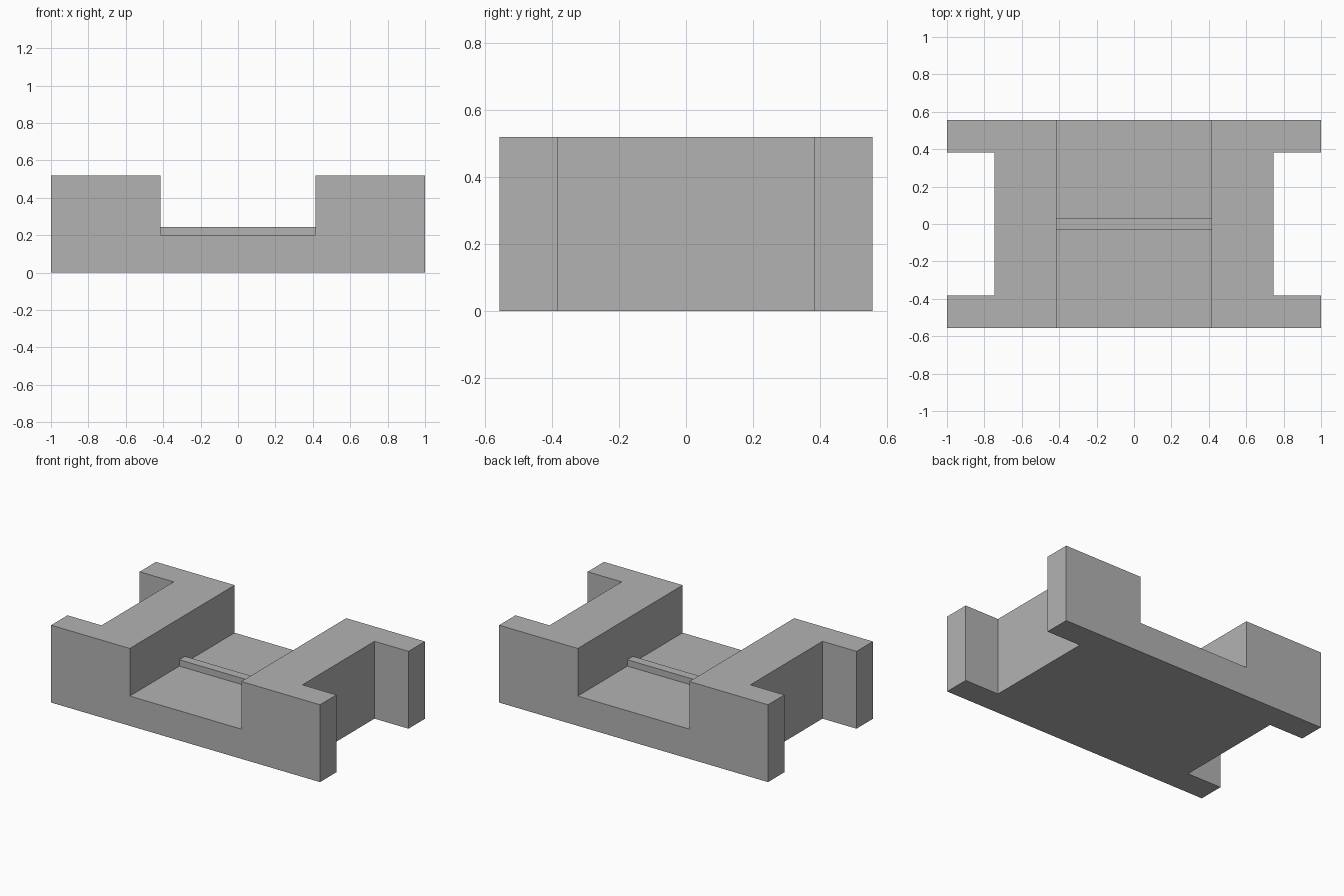
import bpy
import bmesh
from mathutils import Vector

# Remove the default object
if "Cube" in bpy.data.objects:
    bpy.data.objects.remove(bpy.data.objects["Cube"], do_unlink=True)

# Overall sizes
HALF_L, HALF_W, HEIGHT = 1.0, 0.557, 0.52
WAIST_X, FLANGE_Y = 0.747, 0.383
CHANNEL_X, FLOOR_Z = 0.415, 0.2
RIDGE_Y, RIDGE_Z = 0.03, 0.243

# Single flat colour
grey = bpy.data.materials.new("plain_grey")
grey.use_nodes = True
colour = (0.45, 0.45, 0.45, 1.0)
grey.diffuse_color = colour
grey.node_tree.nodes["Principled BSDF"].inputs["Base Color"].default_value = colour


def prism(name, outline, direction):
    """Extrude a closed outline of 3D points along a direction."""
    bm = bmesh.new()
    face = bm.faces.new([bm.verts.new(p) for p in outline])
    result = bmesh.ops.extrude_face_region(bm, geom=[face])
    moved = [v for v in result["geom"] if isinstance(v, bmesh.types.BMVert)]
    bmesh.ops.translate(bm, verts=moved, vec=Vector(direction))
    bmesh.ops.recalc_face_normals(bm, faces=bm.faces)
    mesh = bpy.data.meshes.new(name)
    bm.to_mesh(mesh)
    bm.free()
    obj = bpy.data.objects.new(name, mesh)
    bpy.context.collection.objects.link(obj)
    return obj


# Body: I-shaped footprint with a recess in each end
right_half = [(HALF_L, -HALF_W), (HALF_L, -FLANGE_Y), (WAIST_X, -FLANGE_Y),
              (WAIST_X, FLANGE_Y), (HALF_L, FLANGE_Y), (HALF_L, HALF_W)]
footprint = right_half + [(-x, -y) for x, y in right_half]
body = prism("channel_block", [(x, y, 0) for x, y in footprint], (0, 0, HEIGHT))
body.data.materials.append(grey)

# Cutter: open channel whose floor leaves a low ridge across the middle
far_y, top_z = HALF_W + 0.1, HEIGHT + 0.1
half_profile = [(far_y, top_z), (far_y, FLOOR_Z), (RIDGE_Y, FLOOR_Z), (RIDGE_Y, RIDGE_Z)]
profile = half_profile + [(-y, z) for y, z in reversed(half_profile)]
cutter = prism("channel_cutter", [(-CHANNEL_X, y, z) for y, z in profile],
               (2 * CHANNEL_X, 0, 0))
cutter.hide_render = True

# Cut the channel, keep the result and drop the cutter
cut = body.modifiers.new("channel", "BOOLEAN")
cut.operation = "DIFFERENCE"
cut.solver = "EXACT"
cut.object = cutter
bpy.context.view_layer.update()
evaluated = body.evaluated_get(bpy.context.evaluated_depsgraph_get())
finished = bpy.data.meshes.new_from_object(evaluated)
body.modifiers.clear()
body.data = finished
bpy.data.objects.remove(cutter, do_unlink=True)

# One flat material on every face
finished.materials.clear()
finished.materials.append(grey)
for poly in finished.polygons:
    poly.material_index = 0
    poly.use_smooth = False
